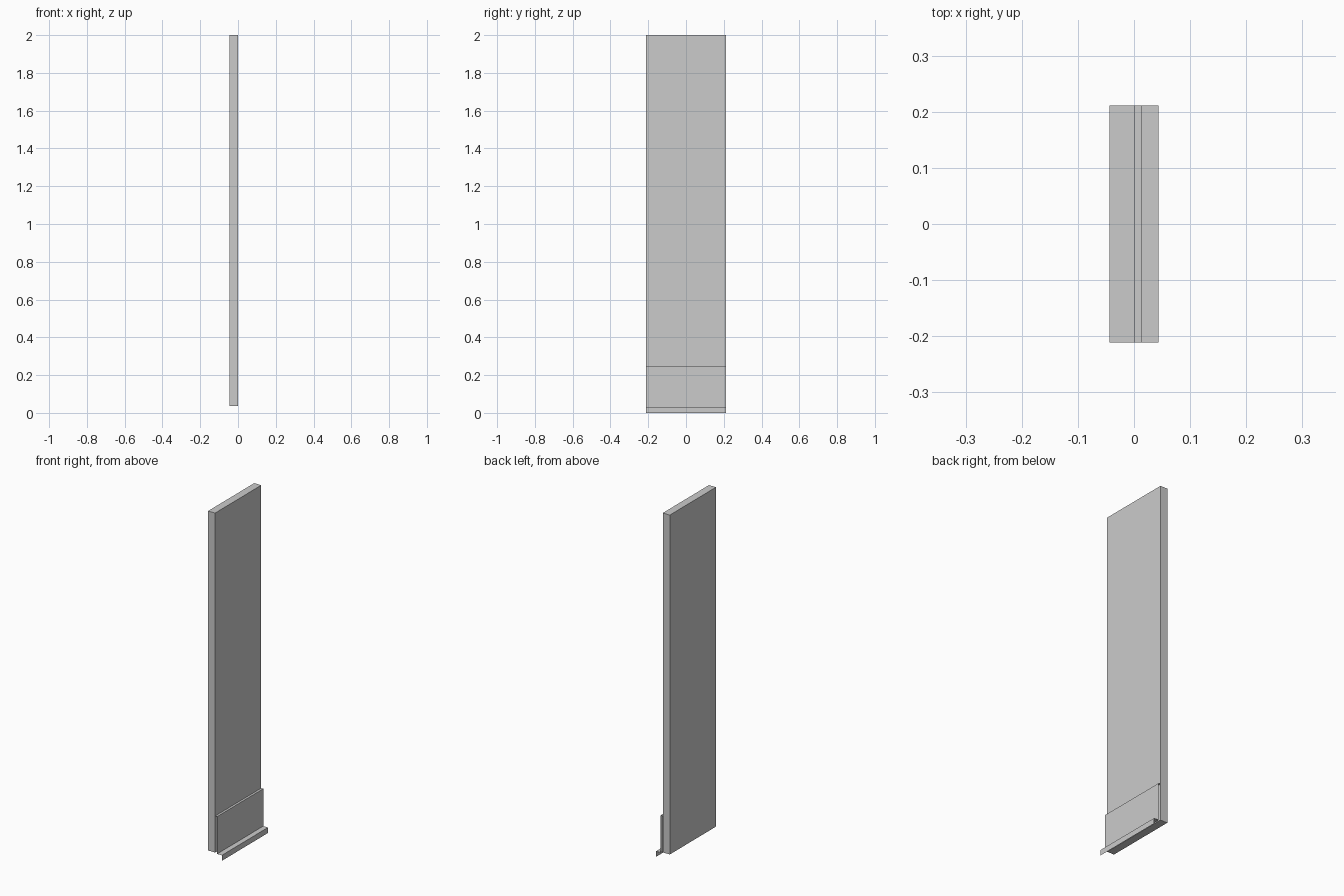
import bpy, bmesh

if "Cube" in bpy.data.objects:
    bpy.data.objects.remove(bpy.data.objects["Cube"])

HALF = 0.211  # half the door width along y


def mesh_object(name, bm):
    me = bpy.data.meshes.new(name)
    bm.to_mesh(me)
    bm.free()
    ob = bpy.data.objects.new(name, me)
    bpy.context.collection.objects.link(ob)
    return ob


def box(name, lo, hi):
    bm = bmesh.new()
    bmesh.ops.create_cube(bm, size=1)
    for v in bm.verts:
        v.co = [a + (c + 0.5) * (b - a) for a, b, c in zip(lo, hi, v.co)]
    return mesh_object(name, bm)


def open_strip(name, profile):
    # extrude an open x-z profile along y, leaving the ends uncapped
    bm = bmesh.new()
    near = [bm.verts.new((x, -HALF, z)) for x, z in profile]
    far = [bm.verts.new((x, HALF, z)) for x, z in profile]
    for i in range(len(profile) - 1):
        bm.faces.new((near[i], near[i + 1], far[i + 1], far[i]))
    bm.normal_update()
    if bm.faces[:][0].normal.z < 0:  # the top ledge must face up
        bmesh.ops.reverse_faces(bm, faces=bm.faces[:])
    return mesh_object(name, bm)


# door slab
box("door_slab", (-0.044, -HALF, 0.037), (0.001, HALF, 2.0))

# kick plate with stepped drip edge, one bent sheet
open_strip("kick_plate_drip_edge", [
    (0.001, 0.248), (0.014, 0.248), (0.014, 0.032), (0.044, 0.032), (0.044, 0.0)])
